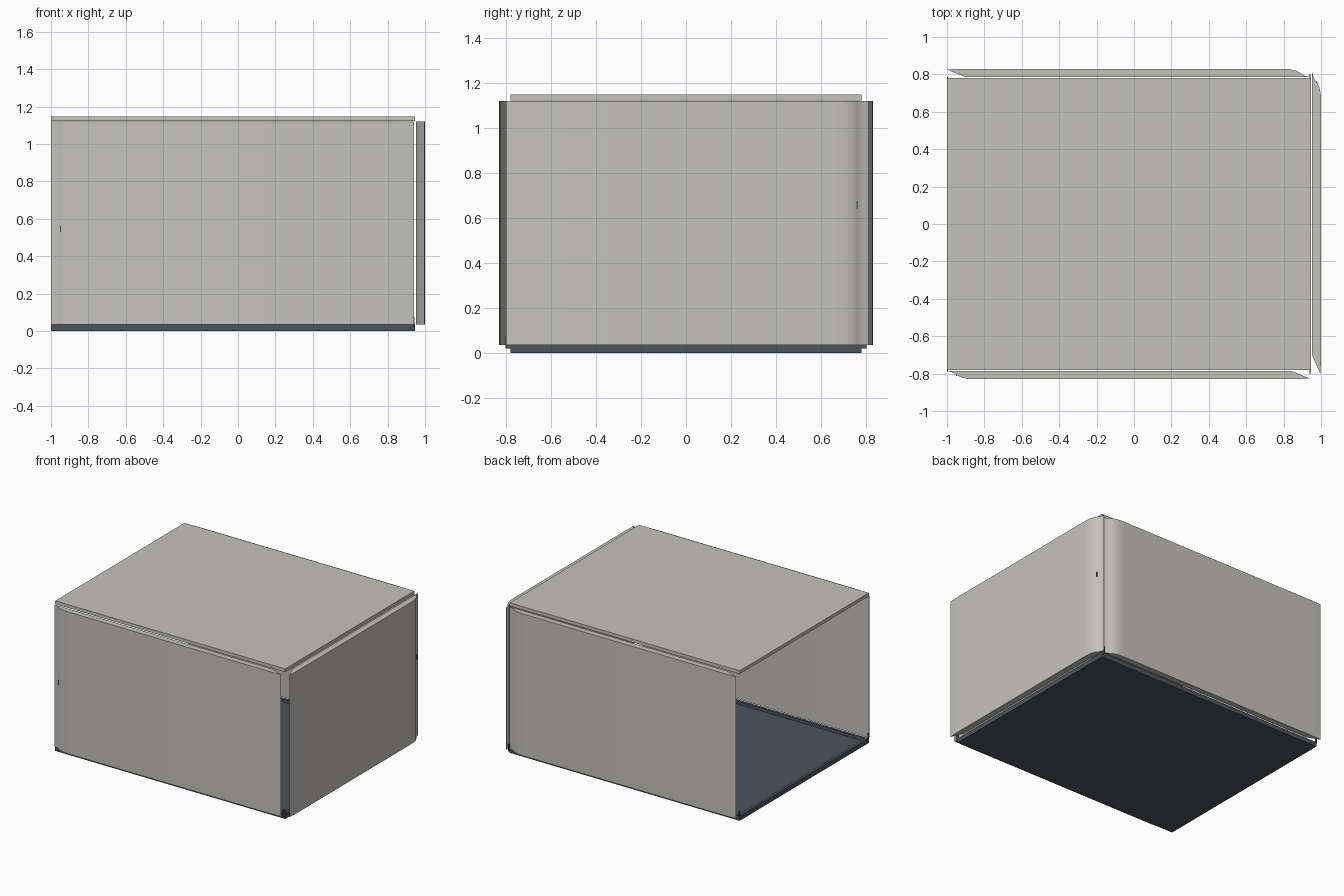
import bpy, bmesh, math

if "Cube" in bpy.data.objects:
    bpy.data.objects.remove(bpy.data.objects["Cube"])


def material(name, rgb):
    m = bpy.data.materials.new(name)
    m.diffuse_color = (*rgb, 1)
    m.use_nodes = True
    m.node_tree.nodes["Principled BSDF"].inputs["Base Color"].default_value = m.diffuse_color
    return m


PANEL = material("warm light grey", (0.56, 0.545, 0.50))
DARK = material("dark slate", (0.075, 0.088, 0.108))


def finish(bm, name, mat, smooth=False):
    bmesh.ops.recalc_face_normals(bm, faces=bm.faces)
    me = bpy.data.meshes.new(name)
    bm.to_mesh(me)
    bm.free()
    me.materials.append(mat)
    if smooth:
        me.shade_smooth()
        me.set_sharp_from_angle(angle=math.radians(35))
    ob = bpy.data.objects.new(name, me)
    bpy.context.collection.objects.link(ob)
    return ob


def box(name, lo, hi, mat, tray=None):
    bm = bmesh.new()
    bmesh.ops.create_cube(bm, size=1)
    for v in bm.verts:
        v.co = [(a + b) / 2 + c * (b - a) for a, b, c in zip(lo, hi, v.co)]
    if tray:  # recess the top face behind a rim
        bm.faces.ensure_lookup_table()
        top = max(bm.faces, key=lambda f: f.calc_center_median().z)
        bmesh.ops.inset_region(bm, faces=[top], thickness=tray[0])
        lip = bmesh.ops.inset_region(bm, faces=[top], thickness=0.0005)
        for v in top.verts:
            v.co.z -= tray[1]
    return finish(bm, name, mat)


def panel(name, a, b, inner, outer, place):
    """Wall extruded from a plan profile: tongue at a, undercut at b."""
    mid = (inner + outer) / 2
    profile = [(a, inner), (b - 0.10, inner), (b, outer - 0.004),
               (b - 0.05, outer - 0.001), (b - 0.10, outer),
               (a + 0.16, outer), (a + 0.11, outer - 0.002),
               (a + 0.075, outer - 0.010), (a + 0.05, mid),
               (a + 0.03, inner + 0.008), (a, inner + 0.002)]
    bm = bmesh.new()
    f = bm.faces.new([bm.verts.new((*place(u, w), 0.035)) for u, w in profile])
    ext = bmesh.ops.extrude_face_region(bm, geom=[f])["geom"]
    for v in ext:
        if isinstance(v, bmesh.types.BMVert):
            v.co.z = 1.12
    return finish(bm, name, PANEL, smooth=True)


# Base tray and roof
box("base_tray", (-1, -0.78, 0), (0.945, 0.78, 0.035), DARK, tray=(0.03, 0.022))
box("roof", (-1, -0.78, 1.122), (0.945, 0.78, 1.147), PANEL)

# Three walls, the left side stays open
walls = {
    "front_wall": (-1, 0.94, 0.785, 0.83, lambda u, w: (u, -w)),
    "back_wall": (-0.94, 1.0, 0.785, 0.83, lambda u, w: (-u, w)),
    "right_wall": (-0.81, 0.80, 0.952, 1.0, lambda u, w: (w, -u)),
}
for name, args in walls.items():
    panel(name, *args)

# Small latch marks on the recessed tongues
for name, z in (("front_wall", 0.53), ("right_wall", 0.64)):
    a, b, inner, outer, place = walls[name]
    p, q = place(a + 0.047, inner + 0.012), place(a + 0.053, outer - 0.018)
    lo = [min(i, j) for i, j in zip(p, q)]
    hi = [max(i, j) for i, j in zip(p, q)]
    box(name + "_latch", (*lo, z), (*hi, z + 0.035), DARK)

# Thin corner clips between base and walls
for side in (-1, 1):
    ys = sorted((side * 0.775, side * 0.802))
    box("corner_clip", (0.937, ys[0], 0.02), (0.943, ys[1], 0.075), DARK)
    box("corner_clip", (-0.999, min(side * 0.772, side * 0.786), 0.02),
        (-0.994, max(side * 0.772, side * 0.786), 0.075), DARK)
